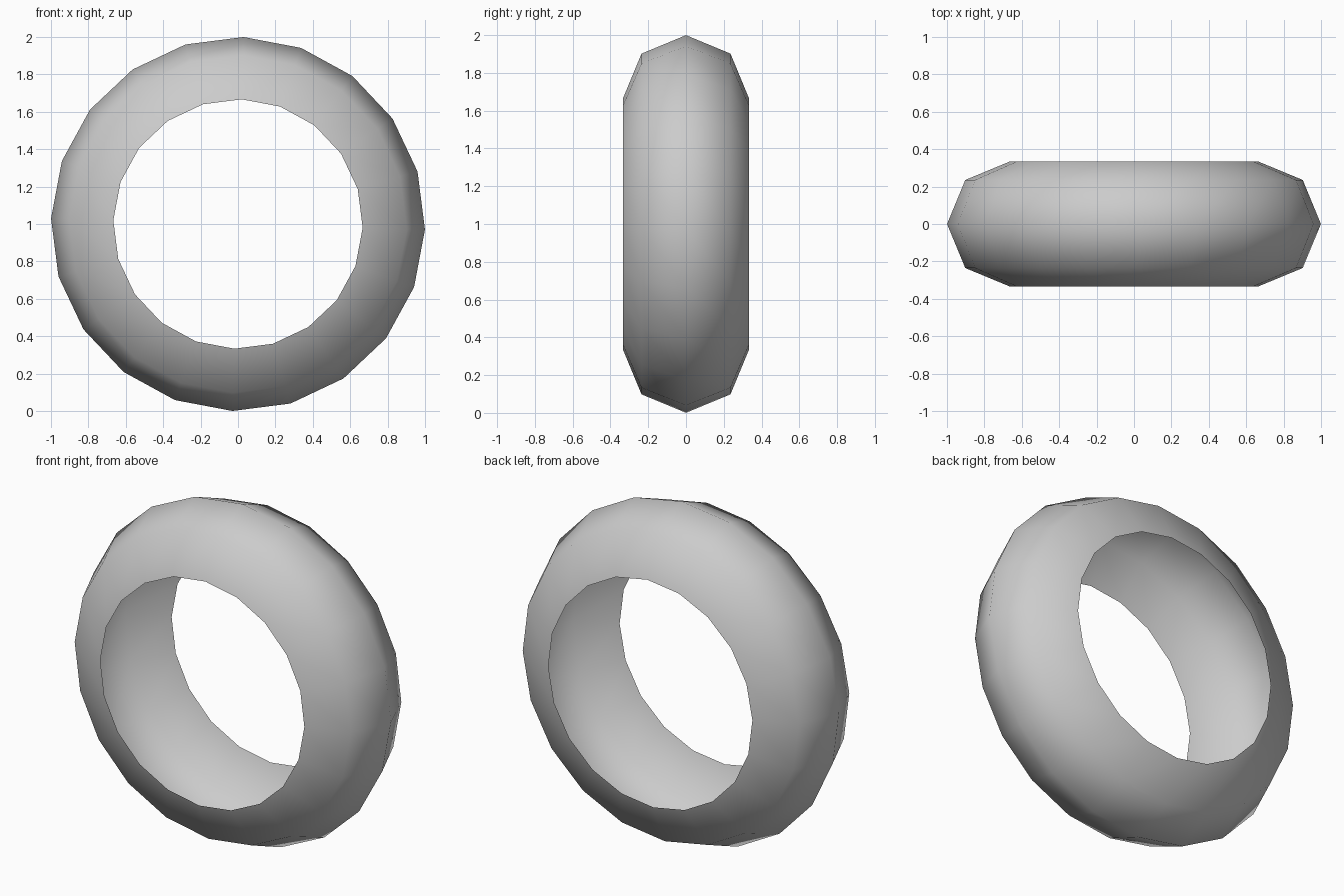
import bpy, bmesh, math

if "Cube" in bpy.data.objects:
    bpy.data.objects.remove(bpy.data.objects["Cube"])

SIDES = 20
TWIST = math.radians(1.7)
R, r = 0.667, 0.333

# half-round outer profile as (radius, y), open and hollow on the inside like a tyre
profile = [(R + r * math.cos(a), r * math.sin(a))
           for a in (math.radians(d) for d in (-90, -45, 0, 45, 90))]

# spin the open profile around the y axis
bm = bmesh.new()
rings = []
for i in range(SIDES):
    t = TWIST + 2 * math.pi * i / SIDES
    rings.append([bm.verts.new((p * math.sin(t), y, 1 + p * math.cos(t)))
                  for p, y in profile])
for i in range(SIDES):
    a, b = rings[i], rings[(i + 1) % SIDES]
    for j in range(len(profile) - 1):
        bm.faces.new((a[j], b[j], b[j + 1], a[j + 1]))
bm.normal_update()

# make the shell face outward
bm.faces.ensure_lookup_table()
f = bm.faces[0]
c = f.calc_center_median()
if f.normal.x * c.x + f.normal.z * (c.z - 1) < 0:
    bmesh.ops.reverse_faces(bm, faces=bm.faces[:])

mesh = bpy.data.meshes.new("tyre_shell")
bm.to_mesh(mesh)
bm.free()
shell = bpy.data.objects.new("tyre_shell", mesh)
bpy.context.collection.objects.link(shell)

# smooth surface
bpy.context.view_layer.objects.active = shell
shell.select_set(True)
bpy.ops.object.shade_smooth_by_angle(angle=math.radians(60))
